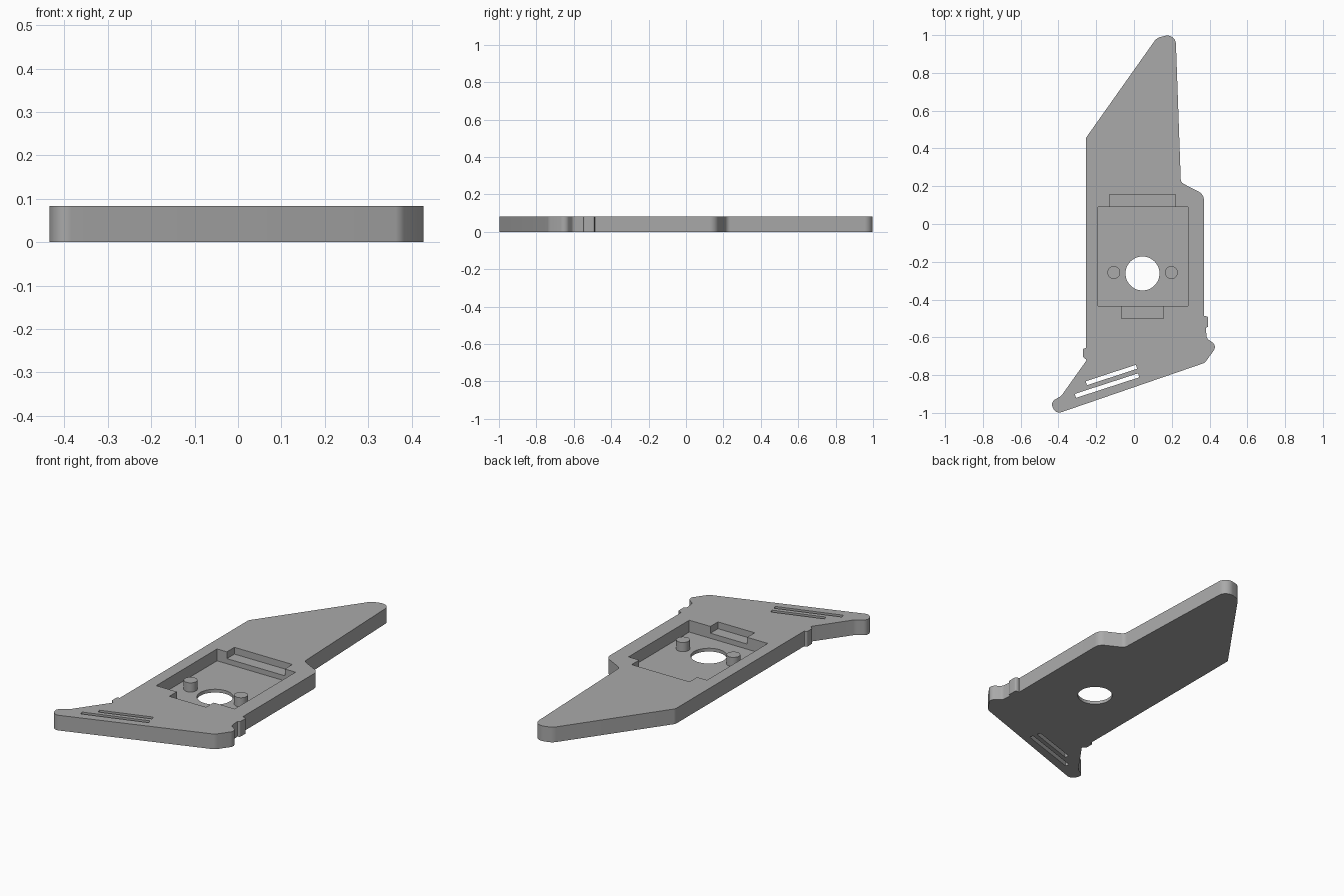
import bpy, bmesh, math
from mathutils import Vector

if "Cube" in bpy.data.objects:
    bpy.data.objects.remove(bpy.data.objects["Cube"])

HEIGHT = 0.083      # plate thickness
FLOOR = 0.018       # pocket floor level
SHELF = 0.046       # level of the two shallow steps
PEG_TOP = 0.068

grey = bpy.data.materials.new("plain_grey")
grey.diffuse_color = (0.4, 0.4, 0.4, 1)
grey.use_nodes = True
grey.node_tree.nodes["Principled BSDF"].inputs["Base Color"].default_value = grey.diffuse_color


def fillet(corners, steps=6):
    """Turn (x, y, radius) corners into a rounded outline."""
    pts, n = [], len(corners)
    for i, (x, y, r) in enumerate(corners):
        p = Vector((x, y))
        a = (Vector(corners[i - 1][:2]) - p).normalized()
        b = (Vector(corners[(i + 1) % n][:2]) - p).normalized()
        half = a.angle(b) / 2
        start, end = p + a * r / math.tan(half), p + b * r / math.tan(half)
        centre = p + (a + b).normalized() * r / math.sin(half)
        for k in range(steps + 1):
            d = (start - centre).lerp(end - centre, k / steps).normalized()
            pts.append(centre + d * r)
    return pts


def circle(x, y, r, n=48):
    return [Vector((x + r * math.cos(2 * math.pi * k / n),
                    y + r * math.sin(2 * math.pi * k / n))) for k in range(n)]


def box(x0, x1, y0, y1):
    return [Vector(p) for p in ((x0, y0), (x1, y0), (x1, y1), (x0, y1))]


def slot(x0, y0, x1, y1, width):
    a, b = Vector((x0, y0)), Vector((x1, y1))
    d = (b - a).normalized()
    s = Vector((-d.y, d.x)) * width / 2
    return [a - s, b - s, b + s, a + s]


def prism(name, outline, z0, z1):
    """Extrude a flat outline from z0 to z1."""
    bm = bmesh.new()
    face = bm.faces.new([bm.verts.new((p.x, p.y, z0)) for p in outline])
    ext = bmesh.ops.extrude_face_region(bm, geom=[face])
    top = [v for v in ext["geom"] if isinstance(v, bmesh.types.BMVert)]
    bmesh.ops.translate(bm, verts=top, vec=(0, 0, z1 - z0))
    bmesh.ops.recalc_face_normals(bm, faces=bm.faces)
    mesh = bpy.data.meshes.new(name)
    bm.to_mesh(mesh)
    bm.free()
    obj = bpy.data.objects.new(name, mesh)
    bpy.context.collection.objects.link(obj)
    mesh.materials.append(grey)
    return obj


def smooth(obj):
    bpy.ops.object.select_all(action="DESELECT")
    obj.select_set(True)
    bpy.context.view_layer.objects.active = obj
    bpy.ops.object.shade_smooth_by_angle(angle=math.radians(30))


# Plate outline, clockwise from the pointed end
plate = prism("plate", fillet([
    (0.12, 0.985, .06), (0.22, 1.01, .045), (0.248, 0.22, .03),
    (0.37, 0.157, .05), (0.37, -0.487, .004), (0.393, -0.49, .01),
    (0.393, -0.545, .008), (0.38, -0.548, .003), (0.385, -0.605, .025),
    (0.44, -0.645, .03), (0.375, -0.735, .04), (-0.415, -1.007, .035),
    (-0.442, -0.943, .03), (-0.385, -0.91, .04), (-0.25, -0.72, .006),
    (-0.27, -0.705, .008), (-0.27, -0.66, .008), (-0.255, -0.657, .003),
    (-0.255, 0.455, .03)]), 0, HEIGHT)

# Pocket, stepped notches, centre hole and slots
cutters = [
    prism("pocket_cutter", box(-0.19, 0.285, -0.435, 0.09), FLOOR, 0.2),
    prism("rear_step_cutter", box(-0.13, 0.22, 0.0, 0.155), SHELF, 0.2),
    prism("front_step_cutter", box(-0.065, 0.157, -0.5, -0.4), SHELF, 0.2),
    prism("hole_cutter", circle(0.045, -0.262, 0.09), -0.1, 0.15),
    prism("short_slot_cutter", slot(-0.252, -0.843, 0.013, -0.756, 0.022), -0.1, 0.2),
    prism("long_slot_cutter", slot(-0.31, -0.91, 0.025, -0.801, 0.022), -0.1, 0.2),
]
for cutter in cutters:
    mod = plate.modifiers.new(cutter.name, "BOOLEAN")
    mod.operation, mod.solver, mod.object = "DIFFERENCE", "EXACT", cutter
    bpy.context.view_layer.objects.active = plate
    bpy.ops.object.modifier_apply(modifier=mod.name)
    bpy.data.objects.remove(cutter)
smooth(plate)

# Two round pegs on the pocket floor
for side, x in (("left", -0.107), ("right", 0.198)):
    smooth(prism(side + "_peg", circle(x, -0.257, 0.034, 32), FLOOR, PEG_TOP))
